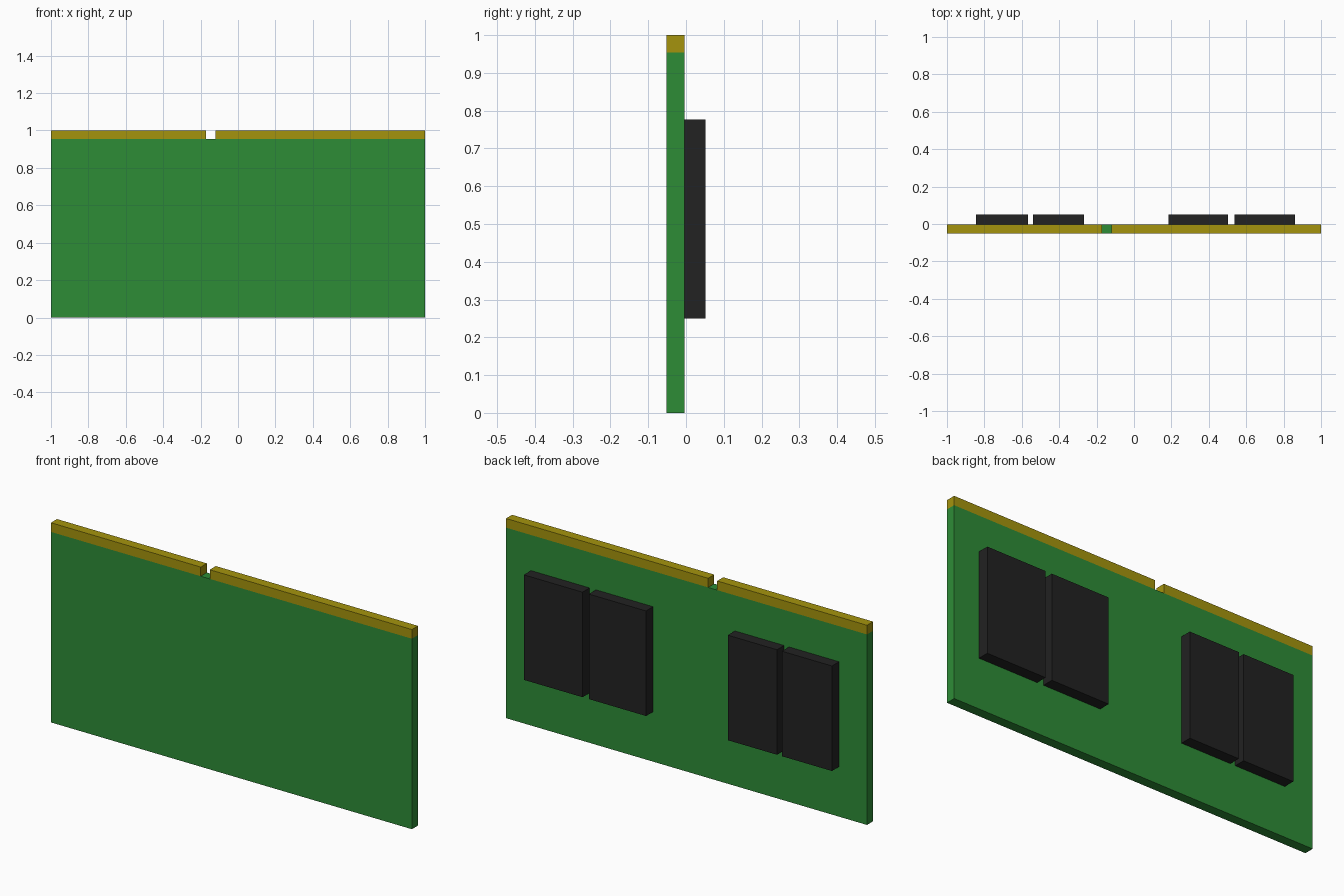
import bpy

if "Cube" in bpy.data.objects:
    bpy.data.objects.remove(bpy.data.objects["Cube"])


def material(name, color):
    m = bpy.data.materials.new(name)
    m.diffuse_color = (*color, 1.0)
    m.use_nodes = True
    m.node_tree.nodes["Principled BSDF"].inputs["Base Color"].default_value = m.diffuse_color
    return m


GREEN = material("board green", (0.027, 0.262, 0.037))
GOLD = material("contact gold", (0.376, 0.296, 0.004))
BLACK = material("chip black", (0.016, 0.016, 0.016))


def box(name, x, y, z, mat):
    """Box spanning the (min, max) pairs on each axis."""
    verts = [(a, b, c) for a in x for b in y for c in z]
    faces = [(0, 1, 3, 2), (4, 6, 7, 5), (0, 4, 5, 1),
             (2, 3, 7, 6), (0, 2, 6, 4), (1, 5, 7, 3)]
    mesh = bpy.data.meshes.new(name)
    mesh.from_pydata(verts, [], faces)
    mesh.materials.append(mat)
    obj = bpy.data.objects.new(name, mesh)
    bpy.context.collection.objects.link(obj)
    return obj


FRONT, BACK, CHIP_BACK = -0.052, -0.004, 0.052
EDGE_Z = 0.954

# Circuit board
box("circuit_board", (-1, 1), (FRONT, BACK), (0, EDGE_Z), GREEN)

# Gold contact strips either side of the key notch
for side, x in (("left", (-1, -0.17)), ("right", (-0.12, 1))):
    box(f"contact_strip_{side}", x, (FRONT, BACK), (EDGE_Z, 1), GOLD)

# Memory chips on the back face
chip_spans = [(-0.845, -0.568), (-0.541, -0.268), (0.185, 0.502), (0.537, 0.862)]
for i, x in enumerate(chip_spans, 1):
    box(f"memory_chip_{i}", x, (BACK, CHIP_BACK), (0.25, 0.776), BLACK)
